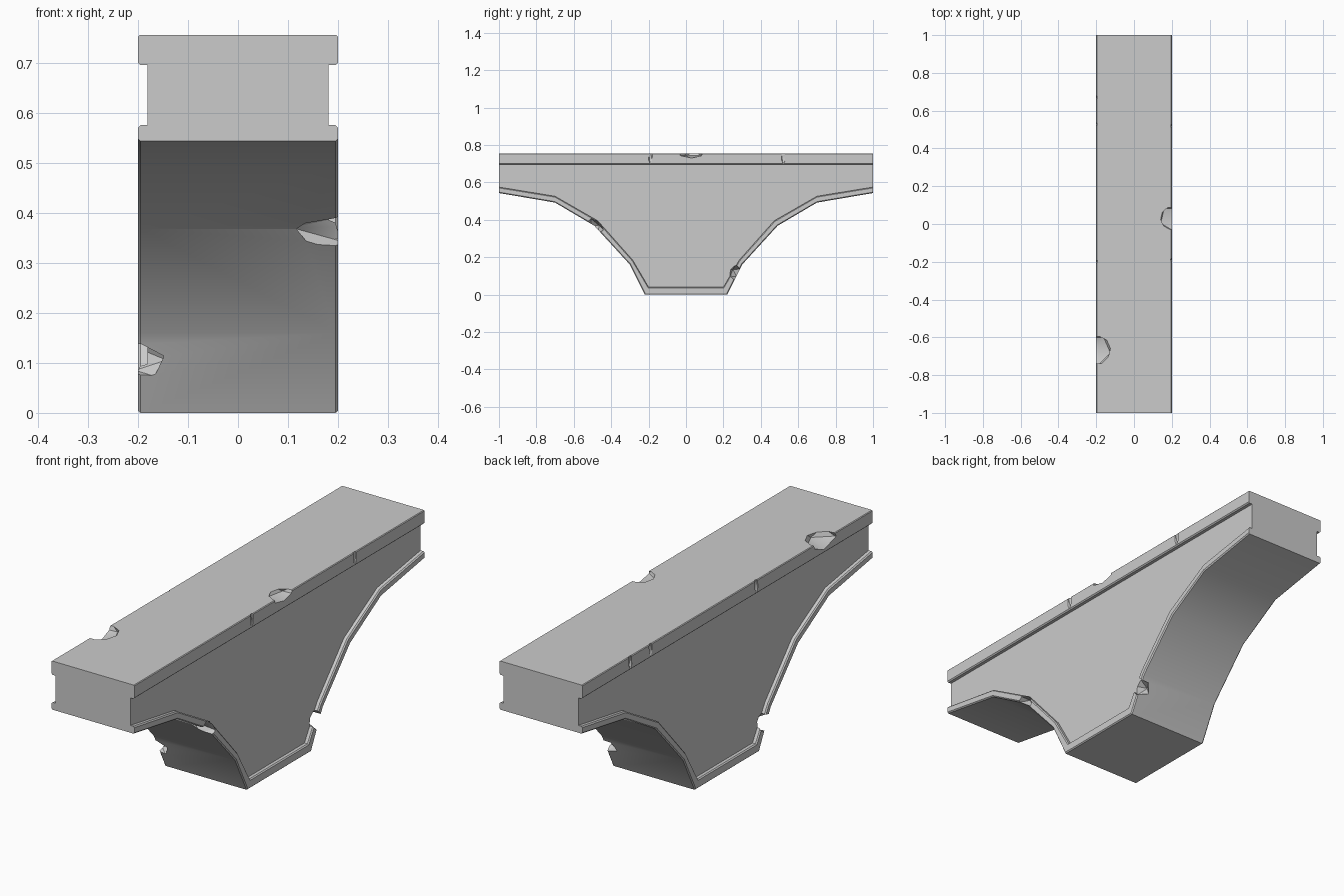
import bpy, bmesh, math, random
from mathutils import Vector, Matrix

if "Cube" in bpy.data.objects:
    bpy.data.objects.remove(bpy.data.objects["Cube"])

random.seed(4)

# Half of the arch: outer (underside) and inner (rim) outlines as (y, z)
outer = [(1, .543), (.70, .492), (.49, .368), (.30, .16), (.22, 0)]
inner = [(1, .575), (.70, .526), (.472, .395), (.285, .185), (.2, .04)]
stations = list(zip(outer, inner))
stations = [((-o[0], o[1]), (-i[0], i[1])) for o, i in stations] + stations[::-1]

W, PANEL, C = .2, .181, .005          # half width, recessed half width, chamfer
SLAB, TOP = .695, .755


def section(o, i):
    """Cross-section loop: underside rim, recessed panel, top slab."""
    o, i = Vector(o), Vector(i)
    d = (i - o).normalized() * C
    half = [(W - C, o), (W, o + d), (W, i - d), (W - C, i), (PANEL, i),
            (PANEL, (i.x, SLAB)), (W - C, (i.x, SLAB)), (W, (i.x, SLAB + C)),
            (W, (i.x, TOP - .003)), (W - .003, (i.x, TOP))]
    right = [Vector((x, p[0], p[1])) for x, p in half]
    return right + [Vector((-v.x, v.y, v.z)) for v in reversed(right)]


# Bridge body: sections lofted along y
bm = bmesh.new()
rings = [[bm.verts.new(v) for v in section(o, i)] for o, i in stations]
n = len(rings[0])
for a, b in zip(rings, rings[1:]):
    for k in range(n):
        m = (k + 1) % n
        bm.faces.new((a[k], a[m], b[m], b[k]))
bm.faces.new(rings[0])
bm.faces.new(rings[-1])
bmesh.ops.recalc_face_normals(bm, faces=bm.faces)
mesh = bpy.data.meshes.new("stone_bracket")
bm.to_mesh(mesh)
bm.free()
body = bpy.data.objects.new("stone_bracket", mesh)
bpy.context.collection.objects.link(body)


def chip(loc, size, tilt=0, rough=.12):
    """Knock a faceted chip out of the body."""
    bm = bmesh.new()
    bmesh.ops.create_icosphere(bm, subdivisions=1, radius=1)
    for v in bm.verts:
        v.co *= 1 + random.uniform(-rough, rough)
    bm.transform(Matrix.Translation(loc) @ Matrix.Rotation(tilt, 4, 'X')
                 @ Matrix.Diagonal((*size, 1)) @ Matrix.Rotation(.4, 4, 'Z'))
    me = bpy.data.meshes.new("chip_cutter")
    bm.to_mesh(me)
    bm.free()
    cutter = bpy.data.objects.new("chip_cutter", me)
    cutter.hide_render = True
    bpy.context.collection.objects.link(cutter)
    mod = body.modifiers.new("chip", 'BOOLEAN')
    mod.operation, mod.solver, mod.object = 'DIFFERENCE', 'EXACT', cutter
    bpy.ops.object.modifier_apply(modifier=mod.name)
    bpy.data.objects.remove(cutter)


bpy.context.view_layer.objects.active = body
body.select_set(True)

# Chips on the arch rim
chip((.2, -.485, .365), (.1, .055, .035), math.radians(-40))
chip((-.2, -.262, .112), (.065, .042, .035), math.radians(-63))
chip((.2, .262, .118), (.065, .042, .035), math.radians(63))
# Chips on the top slab edges
chip((-.2, -.665, TOP), (.085, .088, .04))
chip((.2, .03, TOP), (.07, .075, .028))
# Hairline nicks along the slab
for x, y in [(W, -.19), (W, .52), (-W, .67), (-W, .53), (-W, -.2)]:
    chip((x, y, .735), (.008, .012, .04))

# Soft shading on the curved underside, crisp elsewhere
bpy.ops.object.shade_smooth_by_angle(angle=math.radians(30))
